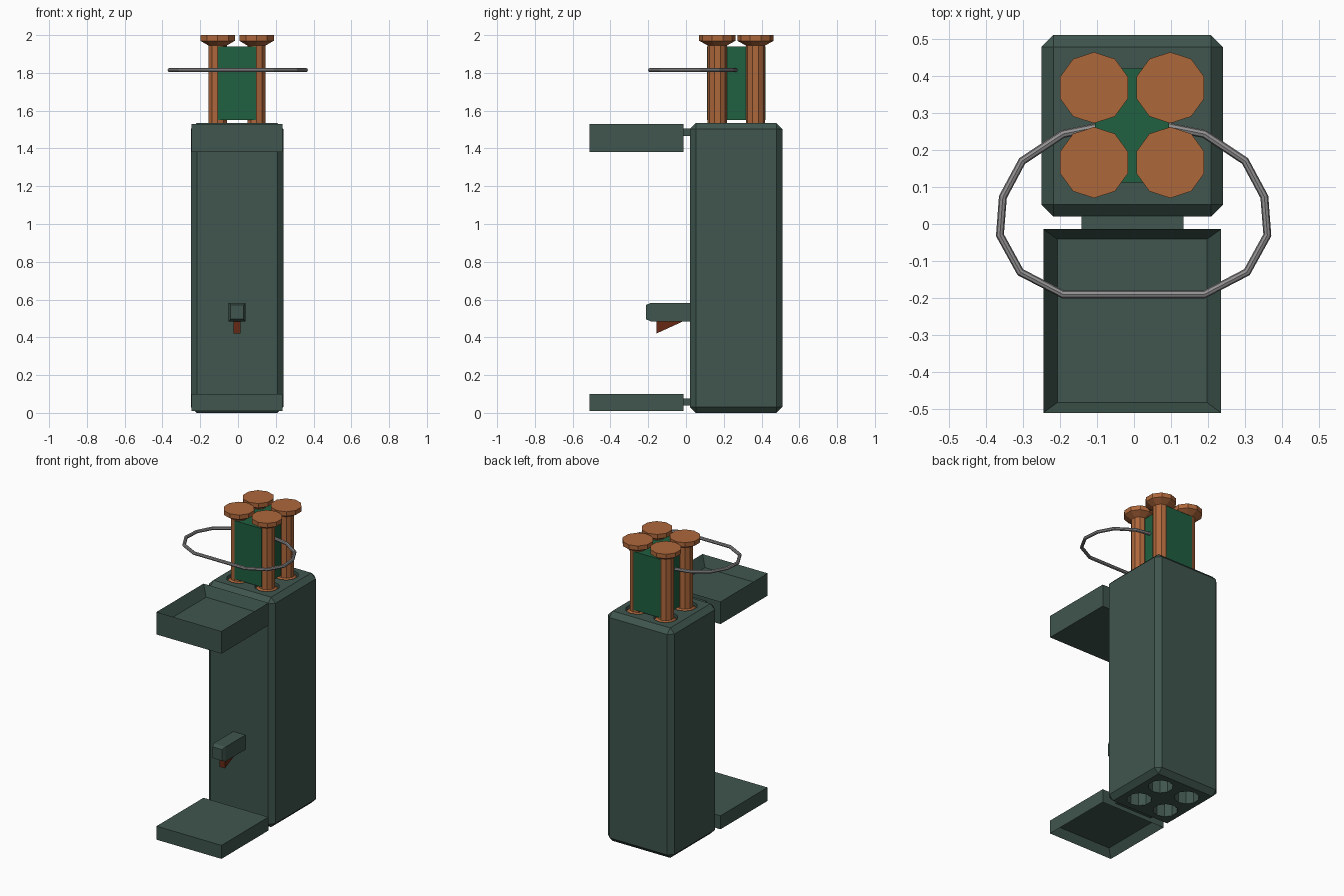
import bpy, bmesh, math
from mathutils import Vector

if "Cube" in bpy.data.objects:
    bpy.data.objects.remove(bpy.data.objects["Cube"])

CX, CY = -0.005, 0.267          # body axis


def material(name, rgb):
    m = bpy.data.materials.new(name)
    m.diffuse_color = (*rgb, 1)
    m.use_nodes = True
    m.node_tree.nodes["Principled BSDF"].inputs["Base Color"].default_value = m.diffuse_color
    return m


TEAL = material("dark teal", (0.050, 0.092, 0.075))
COPPER = material("copper", (0.42, 0.135, 0.044))
GREEN = material("circuit green", (0.014, 0.115, 0.052))
STEEL = material("steel grey", (0.29, 0.28, 0.28))
BROWN = material("rust brown", (0.13, 0.022, 0.007))


def loft(name, rings, mat):
    """Join equal-length point rings in order and cap both ends."""
    bm = bmesh.new()
    vs = [[bm.verts.new(p) for p in r] for r in rings]
    n = len(rings[0])
    for a, b in zip(vs, vs[1:]):
        for i in range(n):
            j = (i + 1) % n
            bm.faces.new((a[i], a[j], b[j], b[i]))
    bm.faces.new(vs[0])
    bm.faces.new(vs[-1])
    bmesh.ops.recalc_face_normals(bm, faces=bm.faces)
    me = bpy.data.meshes.new(name)
    bm.to_mesh(me)
    bm.free()
    me.materials.append(mat)
    ob = bpy.data.objects.new(name, me)
    bpy.context.collection.objects.link(ob)
    return ob


def rect(x0, x1, y0, y1, z):
    return [(x0, y0, z), (x1, y0, z), (x1, y1, z), (x0, y1, z)]


def box(name, x, y, z, mat):
    return loft(name, [rect(*x, *y, z[0]), rect(*x, *y, z[1])], mat)


def ngon(cx, cy, r, z, n=10):
    return [(cx + r * math.sin(2 * math.pi * i / n),
             cy + r * math.cos(2 * math.pi * i / n), z) for i in range(n)]


def apply_modifier(ob, mod):
    bpy.context.view_layer.objects.active = ob
    bpy.ops.object.modifier_apply(modifier=mod.name)


# tall chamfered housing
body = box("housing", (-0.25, 0.24), (0.02, 0.51), (0, 1.535), TEAL)
bev = body.modifiers.new("chamfer", 'BEVEL')
bev.width, bev.segments = 0.032, 1
apply_modifier(body, bev)

# four bores through the housing, each with a flanged copper rod
for i, (sx, sy) in enumerate([(-1, -1), (1, -1), (-1, 1), (1, 1)], 1):
    x, y = CX + sx * 0.103, CY + sy * 0.101
    cutter = loft("bore_cutter", [ngon(x, y, 0.076, -0.1), ngon(x, y, 0.076, 1.7)], TEAL)
    cutter.hide_render = True
    cut = body.modifiers.new("bore", 'BOOLEAN')
    cut.operation, cut.solver, cut.object = 'DIFFERENCE', 'EXACT', cutter
    apply_modifier(body, cut)
    bpy.data.objects.remove(cutter)
    profile = [(0.07, 1.49), (0.07, 1.515), (0.051, 1.535),
               (0.051, 1.945), (0.096, 1.97), (0.096, 2.0)]
    loft(f"copper_rod_{i}", [ngon(x, y, r, z) for r, z in profile], COPPER)

# green core between the rods
box("green_core", (-0.105, 0.095), (0.112, 0.42), (1.55, 1.94), GREEN)

# carrying loop ending in the core
right = [(0.08, 0.265), (0.19, 0.243), (0.30, 0.17), (0.352, 0.073),
         (0.36, -0.03), (0.305, -0.13), (0.19, -0.19)]
path = right + [(-x - 0.002, y) for x, y in reversed(right)]
rings = []
for i, p in enumerate(path):
    a, b = Vector(path[max(i - 1, 0)]), Vector(path[min(i + 1, len(path) - 1)])
    t = (b - a).normalized()
    rings.append([(p[0] - t.y * 0.011 * math.cos(k * math.pi / 4),
                   p[1] + t.x * 0.011 * math.cos(k * math.pi / 4),
                   1.815 + 0.011 * math.sin(k * math.pi / 4)) for k in range(8)])
loft("wire_loop", rings, STEEL)


# trays: closed side, open side and sloped recess, with a hinge to the housing
def tray(name, closed_z, open_z, floor_z, hinge_z):
    outer = (-0.245, 0.235, -0.51, -0.014)
    loft(name, [rect(*outer, closed_z), rect(*outer, open_z),
                rect(-0.207, 0.197, -0.482, -0.041, floor_z)], TEAL)
    box(name + "_hinge", (-0.142, 0.133), (-0.02, 0.03), hinge_z, TEAL)


tray("upper_tray", 1.38, 1.53, 1.46, (1.467, 1.505))
tray("drip_tray", 0.10, 0.01, 0.06, (0.038, 0.075))

# tap block with tapered nose and wedge spout
sections = [(0.03, 0), (-0.187, 0), (-0.212, 0.011)]
loft("tap_block", [[(-0.05 + d, y, 0.485 + d), (0.04 - d, y, 0.485 + d),
                    (0.04 - d, y, 0.582 - d), (-0.05 + d, y, 0.582 - d)]
                   for y, d in sections], TEAL)
loft("tap_spout", [[(x, -0.157, 0.42), (x, -0.157, 0.487), (x, -0.01, 0.487)]
                   for x in (-0.025, 0.013)], BROWN)
